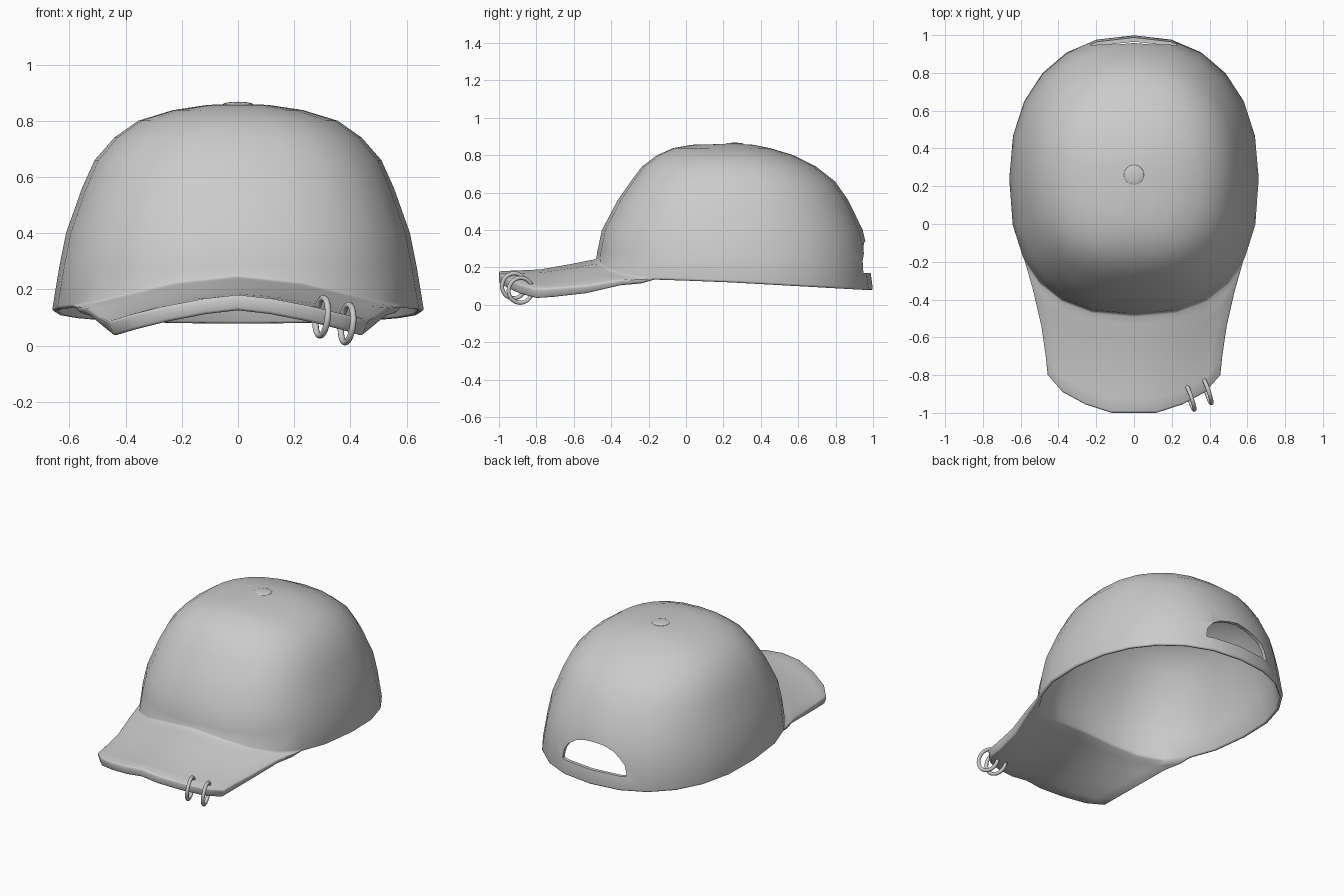
import bpy, bmesh, math
from mathutils import Vector

if "Cube" in bpy.data.objects:
    bpy.data.objects.remove(bpy.data.objects["Cube"])

SEG, HALF = 24, 4      # columns round the crown, brim half-columns


def interp(pts, v):
    if v <= pts[0][0]:
        return pts[0][1]
    for (a, p), (b, q) in zip(pts, pts[1:]):
        if v <= b:
            return p + (q - p) * (v - a) / (b - a)
    return pts[-1][1]


def plan(j, front, back, w, yc):
    a = 2 * math.pi * j / SEG
    s, c = math.sin(a), math.cos(a)
    e = 2 / (2.5 if c > 0 else 2.25)      # squarer front than back
    x = w * math.copysign(abs(s) ** e, s)
    y = yc + abs(c) ** e * ((front - yc) if c > 0 else (back - yc))
    return x, y


def brim_z(x, y):
    centre = interp([(-1, .18), (-.76, .19), (-.48, .245), (-.2, .255)], y)
    side = interp([(-1, .085), (-.8, .085), (-.55, .1), (-.35, .135), (-.2, .138)], y)
    width = interp([(-.8, .46), (-.55, .49), (-.35, .53), (-.2, .58)], y)
    power = interp([(-.95, 1.45), (-.5, 2)], y)
    return centre - (centre - side) * min(1, abs(x) / width) ** power


# Crown and brim: one shell, the brim growing out of the front of the rim
bm = bmesh.new()
rim = []
for j in range(SEG):
    x, y = plan(j, -.48, 1.0, .662, .24)
    if min(j, SEG - j) <= HALF:
        z = brim_z(x, y)
    else:
        z = interp([(-.2, .135), (.1, .13), (1, .08)], y)
    rim.append(bm.verts.new((x, y, z)))

rings = [rim]
for z, f, b, w in [(.28, -.475, .972, .636), (.40, -.45, .945, .612), (.56, -.365, .867, .555),
                   (.66, -.295, .797, .51), (.74, -.235, .695, .44), (.80, -.155, .575, .355),
                   (.838, -.07, .45, .23), (.856, .03, .36, .11)]:
    rings.append([bm.verts.new((*plan(j, f, b, w, .23), z)) for j in range(SEG)])
for lo, hi in zip(rings, rings[1:]):
    for j in range(SEG):
        k = (j + 1) % SEG
        bm.faces.new((lo[j], lo[k], hi[k], hi[j]))
pole = bm.verts.new((0, .23, .861))
for j in range(SEG):
    bm.faces.new((rings[-1][j], rings[-1][(j + 1) % SEG], pole))

edge_pts = [(0, -1.0), (.12, -1.0), (.26, -.955), (.38, -.89), (.46, -.8)]
cols = range(-HALF, HALF + 1)
prev = [rim[j % SEG] for j in cols]
brim_rows = []
for t, weight in [(.1, .15), (.27, .35), (.58, .8), (.85, 1), (1, 1)]:
    row = []
    for j in cols:
        start = rim[j % SEG].co
        ex, ey = edge_pts[abs(j)]
        ex = math.copysign(ex, j)
        x = start.x + (ex - start.x) * t - .02 * math.sin(math.pi * t) * j / HALF
        y = start.y + (ey - start.y) * t
        row.append(bm.verts.new((x, y, brim_z(x, y))))
    for i in range(2 * HALF):
        bm.faces.new((row[i], row[i + 1], prev[i + 1], prev[i]))
    brim_rows.append((row, weight))
    prev = row
bm.verts.index_update()
brim_ids = [([v.index for v in row], weight) for row, weight in brim_rows]
mesh = bpy.data.meshes.new("cap_shell")
bm.to_mesh(mesh)
bm.free()
cap = bpy.data.objects.new("cap_shell", mesh)
bpy.context.collection.objects.link(cap)
group = cap.vertex_groups.new(name="brim")
for ids, weight in brim_ids:
    group.add(ids, weight, 'REPLACE')

# Cutter for the arched opening above the back strap
prof = [(-.23, .17), (.23, .17)]
for i in range(11):
    a = math.pi * i / 10
    prof.append((.23 * math.cos(a), .19 + .15 * math.sin(a)))
bm = bmesh.new()
face = bm.faces.new([bm.verts.new((x, .8, z)) for x, z in prof])
ext = bmesh.ops.extrude_face_region(bm, geom=[face])
bmesh.ops.translate(bm, vec=(0, .4, 0),
                    verts=[g for g in ext["geom"] if isinstance(g, bmesh.types.BMVert)])
bmesh.ops.recalc_face_normals(bm, faces=bm.faces)
cut_mesh = bpy.data.meshes.new("opening_cutter")
bm.to_mesh(cut_mesh)
bm.free()
cutter = bpy.data.objects.new("opening_cutter", cut_mesh)
bpy.context.collection.objects.link(cutter)
cutter.hide_render = True

# Thickness (thicker brim), rounded edges, opening
m = cap.modifiers.new("thickness", 'SOLIDIFY')
m.thickness, m.offset = .055, -1
m.vertex_group, m.thickness_vertex_group = "brim", .4
m = cap.modifiers.new("rounding", 'BEVEL')
m.width, m.segments, m.limit_method, m.angle_limit = .01, 2, 'ANGLE', math.radians(50)
m = cap.modifiers.new("opening", 'BOOLEAN')
m.operation, m.solver, m.object = 'DIFFERENCE', 'EXACT', cutter
bpy.ops.object.select_all(action='DESELECT')
cap.select_set(True)
bpy.context.view_layer.objects.active = cap
for name in [m.name for m in cap.modifiers]:
    bpy.ops.object.modifier_apply(modifier=name)
bpy.ops.object.shade_smooth_by_angle(angle=math.radians(48))
bpy.data.objects.remove(cutter)

# Button on top
bpy.ops.mesh.primitive_uv_sphere_add(segments=24, ring_count=12, radius=.053,
                                     location=(0, .26, .858))
button = bpy.context.object
button.name = "top_button"
button.scale.z = .18
bpy.ops.object.shade_smooth()

# Two rings through the brim edge
for i, loc in enumerate([(.298, -.92, .102), (.388, -.885, .078)]):
    bpy.ops.mesh.primitive_torus_add(major_segments=32, minor_segments=10,
                                     major_radius=.067, minor_radius=.011, location=loc)
    ring = bpy.context.object
    ring.name = f"brim_ring_{i + 1}"
    ring.rotation_euler = Vector((.95, .32, -.1)).to_track_quat('Z', 'Y').to_euler()
    bpy.ops.object.shade_smooth()
